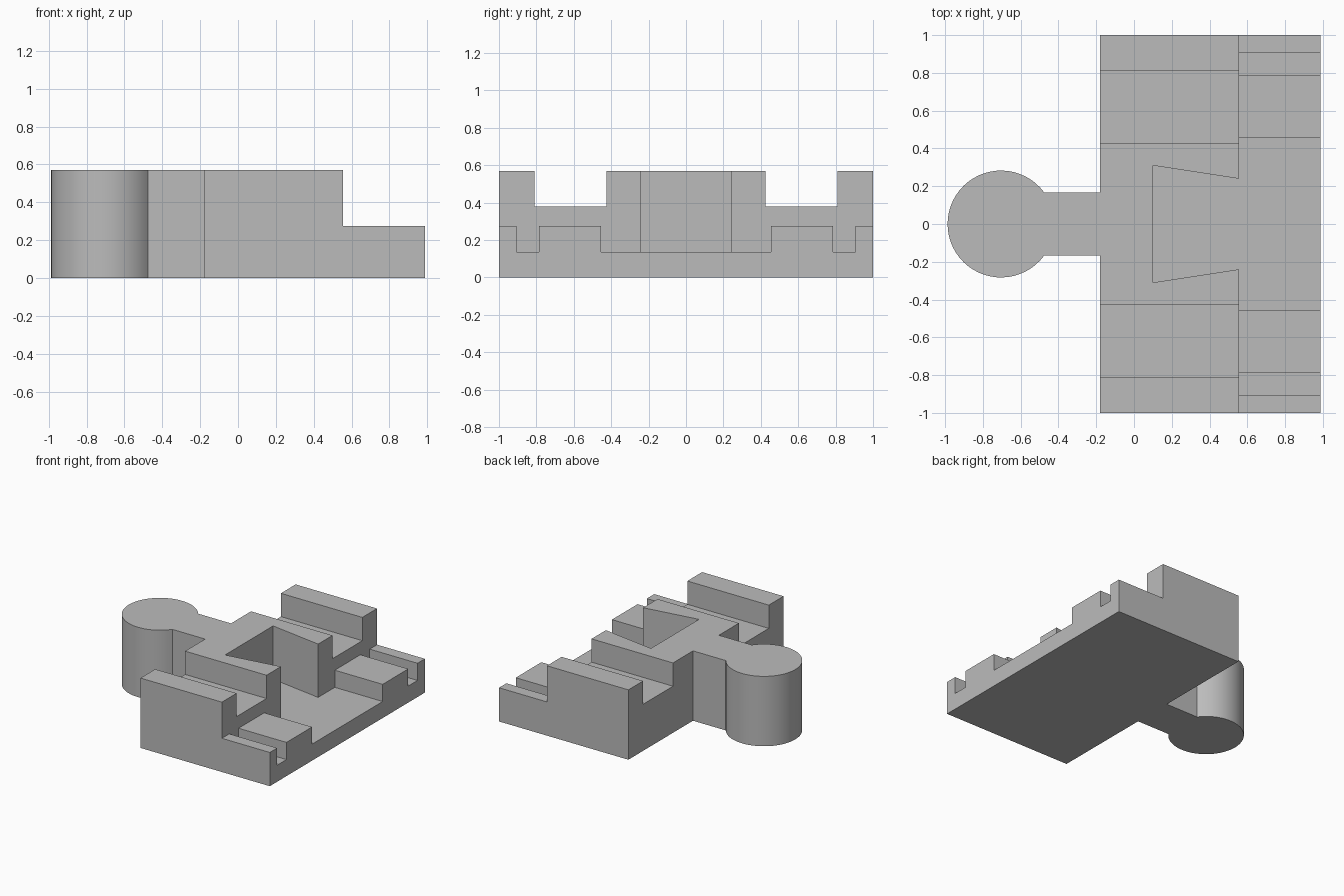
import bpy
import bmesh
import math
from mathutils import Vector

cube = bpy.data.objects.get("Cube")
if cube:
    bpy.data.objects.remove(cube, do_unlink=True)

grey = bpy.data.materials.new("plain grey")
grey.use_nodes = True
colour = (0.5, 0.5, 0.5, 1)
grey.diffuse_color = colour
grey.node_tree.nodes["Principled BSDF"].inputs["Base Color"].default_value = colour

TOP, STEP, FLOOR, CHANNEL = 0.57, 0.275, 0.135, 0.38
BACK, RIDGE, FRONT = -0.18, 0.555, 0.987
ABOVE = 0.8


def prism(name, points, offset):
    """Extrude a closed outline of 3D points by an offset vector."""
    bm = bmesh.new()
    face = bm.faces.new([bm.verts.new(p) for p in points])
    out = bmesh.ops.extrude_face_region(bm, geom=[face])
    verts = [v for v in out["geom"] if isinstance(v, bmesh.types.BMVert)]
    bmesh.ops.translate(bm, verts=verts, vec=Vector(offset))
    bmesh.ops.recalc_face_normals(bm, faces=bm.faces[:])
    mesh = bpy.data.meshes.new(name)
    bm.to_mesh(mesh)
    bm.free()
    mesh.materials.append(grey)
    obj = bpy.data.objects.new(name, mesh)
    bpy.context.collection.objects.link(obj)
    return obj


def mirrored(half):
    """Complete a half outline (first coordinate positive) symmetrically."""
    return half + [(-a, b) for a, b in reversed(half)]


# Plan outline: wide block, neck and round knob
KNOB_X, KNOB_R, NECK = -0.704, 0.283, 0.167
start = math.asin(NECK / KNOB_R)
arc = []
SEGMENTS = 44
for i in range(SEGMENTS + 1):
    a = start + (2 * math.pi - 2 * start) * i / SEGMENTS
    arc.append((KNOB_X + KNOB_R * math.cos(a), KNOB_R * math.sin(a)))
outline = [(BACK, -NECK), (BACK, -1), (FRONT, -1), (FRONT, 1), (BACK, 1), (BACK, NECK)] + arc
body = prism("connector_block", [(x, y, 0) for x, y in outline], (0, 0, TOP))

# Stepped front ledge with grooves and a sunken middle
ledge = mirrored([(1.1, ABOVE), (1.1, STEP), (0.905, STEP), (0.905, FLOOR),
                  (0.785, FLOOR), (0.785, STEP), (0.455, STEP), (0.455, FLOOR)])
cutters = [prism("ledge_cutter", [(RIDGE, y, z) for y, z in ledge], (0.6, 0, 0))]

# Two long channels across the raised part
for side in (1, -1):
    channel = [(0.425, CHANNEL), (0.81, CHANNEL), (0.81, ABOVE), (0.425, ABOVE)]
    cutters.append(prism("channel_cutter", [(-0.4, side * y, z) for y, z in channel], (1.2, 0, 0)))

# Dovetail socket open towards the ledge
socket = mirrored([(0.24, 0.7), (0.24, RIDGE), (0.31, 0.10)])
cutters.append(prism("socket_cutter", [(x, y, FLOOR) for y, x in socket], (0, 0, ABOVE)))

# Apply the cuts
bpy.context.view_layer.objects.active = body
for obj in bpy.context.selected_objects:
    obj.select_set(False)
body.select_set(True)
for cutter in cutters:
    cutter.hide_render = True
    mod = body.modifiers.new("cut", "BOOLEAN")
    mod.operation = "DIFFERENCE"
    mod.solver = "EXACT"
    mod.object = cutter
    bpy.ops.object.modifier_apply(modifier=mod.name)
    bpy.data.objects.remove(cutter, do_unlink=True)

bpy.ops.object.shade_smooth_by_angle(angle=math.radians(25))
